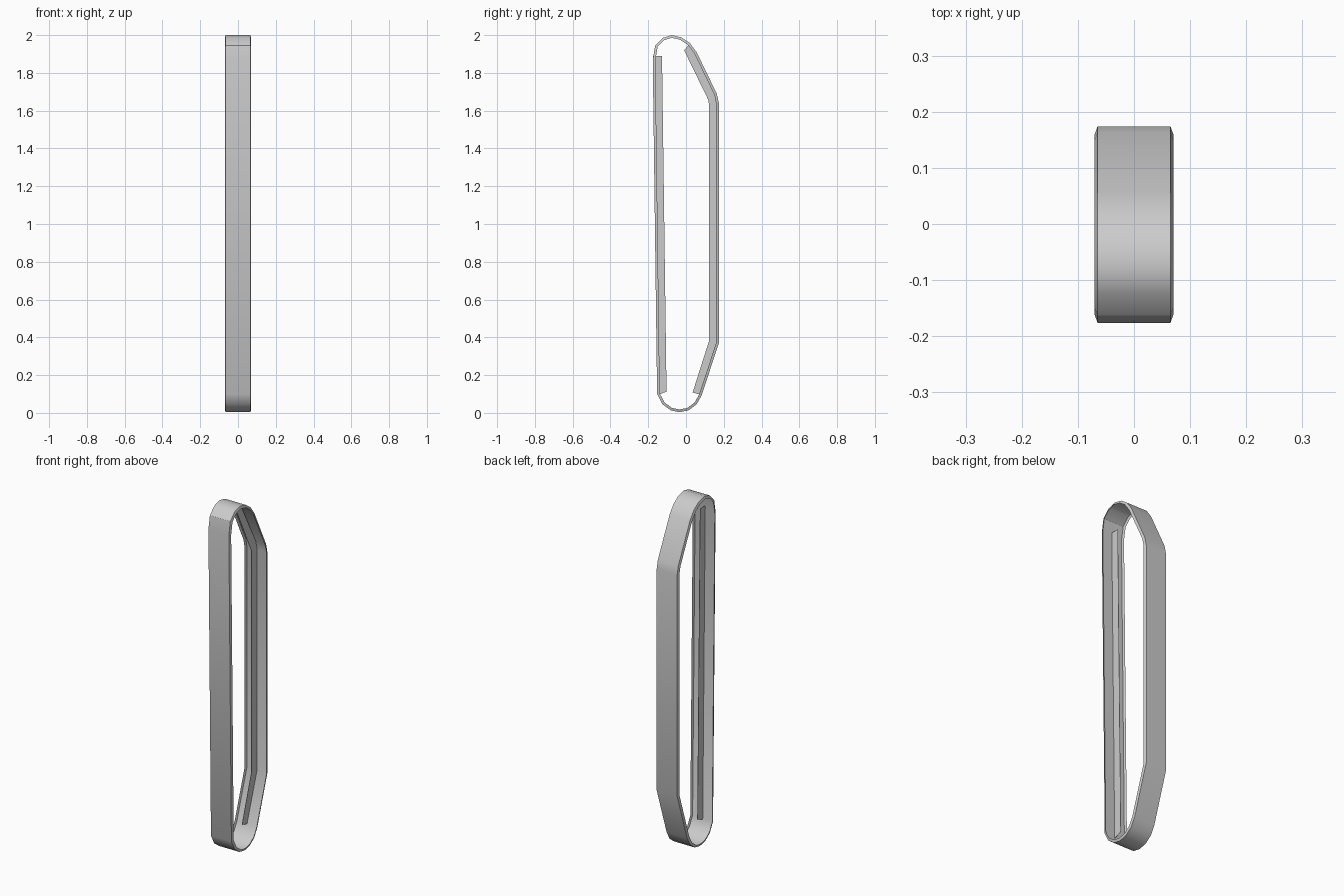
import bpy
import bmesh
from mathutils import Vector

if "Cube" in bpy.data.objects:
    bpy.data.objects.remove(bpy.data.objects["Cube"])

# Belt outline seen from the right side (y, z), counter-clockwise
OUTLINE = [
    (-0.034, 0.004), (0.013, 0.013), (0.056, 0.045), (0.083, 0.093),
    (0.174, 0.37), (0.174, 1.64), (0.163, 1.69), (0.056, 1.91),
    (0.021, 1.957), (-0.024, 1.988), (-0.077, 2.0), (-0.124, 1.985),
    (-0.163, 1.945), (-0.176, 1.87), (-0.153, 0.10), (-0.124, 0.045),
    (-0.080, 0.013),
]
HALF_FLAT, HALF_WIDTH, LIP = 0.065, 0.070, 0.014


def inset(points, d):
    """Mitred inward offset of a closed counter-clockwise outline."""
    result = []
    for i, p in enumerate(points):
        a, b, c = (Vector(points[i - 1]), Vector(p),
                   Vector(points[(i + 1) % len(points)]))
        n1 = Vector((-(b - a).y, (b - a).x)).normalized()
        n2 = Vector((-(c - b).y, (c - b).x)).normalized()
        result.append(b + (n1 + n2) * d / (1 + n1.dot(n2)))
    return result


def make_object(name, bm):
    mesh = bpy.data.meshes.new(name)
    bm.to_mesh(mesh)
    bm.free()
    obj = bpy.data.objects.new(name, mesh)
    bpy.context.collection.objects.link(obj)
    return obj


# Belt: flat running surface with a chamfered lip along each side
bm = bmesh.new()
inner = inset(OUTLINE, LIP)
rings = []
for x, loop in ((-HALF_WIDTH, inner), (-HALF_FLAT, OUTLINE),
                (HALF_FLAT, OUTLINE), (HALF_WIDTH, inner)):
    rings.append([bm.verts.new((x, y, z)) for y, z in loop])
for r0, r1 in zip(rings, rings[1:]):
    for i in range(len(r0)):
        j = (i + 1) % len(r0)
        bm.faces.new((r0[i], r1[i], r1[j], r0[j]))
bmesh.ops.recalc_face_normals(bm, faces=bm.faces)
belt = make_object("track_belt", bm)
bpy.context.view_layer.objects.active = belt
belt.select_set(True)
bpy.ops.object.shade_smooth_by_angle(angle=0.6)


# Guide fins: thin plates along the middle of the inside of the belt
def guide_fin(name, base, tip, half=0.0008):
    bm = bmesh.new()
    for i in range(len(base) - 1):
        quad = (base[i], base[i + 1], tip[i + 1], tip[i])
        bm.faces.new([bm.verts.new((half, y, z)) for y, z in quad])
    bmesh.ops.remove_doubles(bm, verts=bm.verts, dist=1e-5)
    bmesh.ops.solidify(bm, geom=bm.faces[:], thickness=2 * half)
    bmesh.ops.recalc_face_normals(bm, faces=bm.faces)
    return make_object(name, bm)


guide_fin("front_guide_fin",
          [(-0.174, 1.89), (-0.151, 0.095)],
          [(-0.127, 1.89), (-0.103, 0.112)])
guide_fin("rear_guide_fin",
          [(0.081, 0.095), (0.172, 0.37), (0.172, 1.645),
           (0.161, 1.69), (0.021, 1.955)],
          [(0.035, 0.108), (0.121, 0.378), (0.121, 1.635),
           (0.119, 1.655), (-0.010, 1.92)])
